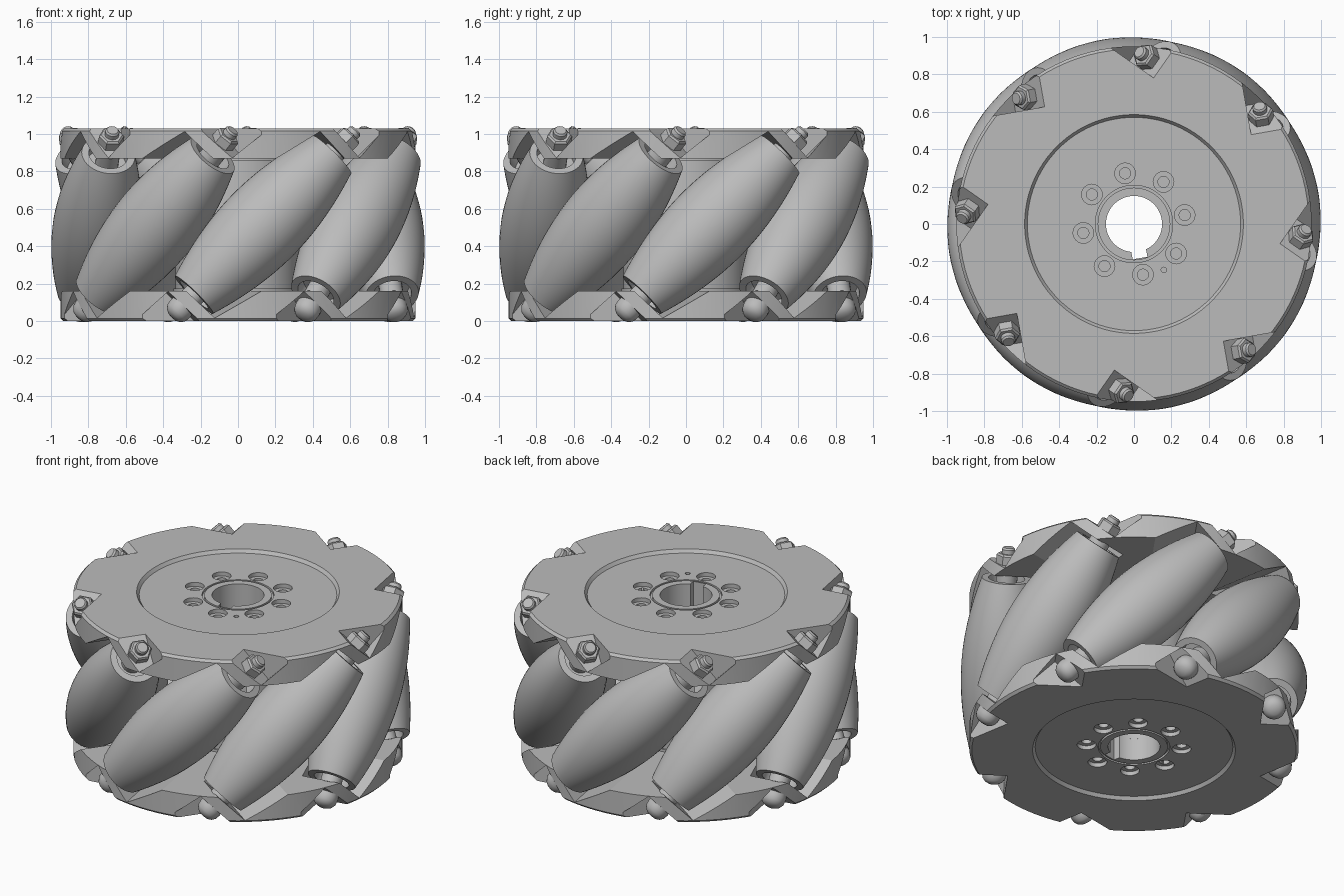
import bpy, bmesh, math
from mathutils import Matrix, Vector

cube = bpy.data.objects.get("Cube")
if cube:
    bpy.data.objects.remove(cube, do_unlink=True)

MID = 0.515            # half height of the wheel
TOP = 2 * MID
AXLE_R = 0.77          # distance from wheel axis to roller axis
COUNT = 8
PHASE = math.radians(-80)
ANGLES = [PHASE + i * math.tau / COUNT for i in range(COUNT)]

metal = bpy.data.materials.new("grey_metal")
metal.use_nodes = True
metal.diffuse_color = (0.5, 0.5, 0.5, 1)
metal.node_tree.nodes["Principled BSDF"].inputs["Base Color"].default_value = (0.5, 0.5, 0.5, 1)


def add_object(name, bm, matrix=None):
    bmesh.ops.recalc_face_normals(bm, faces=bm.faces)
    mesh = bpy.data.meshes.new(name)
    bm.to_mesh(mesh)
    bm.free()
    mesh.materials.append(metal)
    obj = bpy.data.objects.new(name, mesh)
    bpy.context.collection.objects.link(obj)
    if matrix:
        obj.matrix_world = matrix
    return obj


def lathe(name, profile, steps=32, closed=False, matrix=None):
    """Spin (radius, height) points round the z axis."""
    bm = bmesh.new()
    verts = [bm.verts.new((r, 0, z)) for r, z in profile]
    pairs = list(zip(verts, verts[1:]))
    if closed:
        pairs.append((verts[-1], verts[0]))
    edges = [bm.edges.new(p) for p in pairs]
    bmesh.ops.spin(bm, geom=verts + edges, cent=(0, 0, 0), axis=(0, 0, 1),
                   angle=math.tau, steps=steps, use_merge=False)
    bmesh.ops.remove_doubles(bm, verts=bm.verts, dist=1e-5)
    return add_object(name, bm, matrix)


def rod(name, radius, z0, z1, steps=24, matrix=None):
    return lathe(name, [(0, z0), (radius, z0), (radius, z1), (0, z1)], steps, matrix=matrix)


def block(name, low, high, matrix=None):
    """Box or frustum between two rectangles (x0, x1, half_y, z)."""
    bm = bmesh.new()
    rings = []
    for x0, x1, y, z in (low, high):
        rings.append([bm.verts.new(c) for c in ((x0, -y, z), (x1, -y, z), (x1, y, z), (x0, y, z))])
    a, b = rings
    bm.faces.new(a)
    bm.faces.new(b)
    for i in range(4):
        j = (i + 1) % 4
        bm.faces.new((a[i], a[j], b[j], b[i]))
    return add_object(name, bm, matrix)


def cut(target, cutter):
    cutter.hide_render = True
    mod = target.modifiers.new("cut", "BOOLEAN")
    mod.operation = "DIFFERENCE"
    mod.solver = "EXACT"
    mod.object = cutter
    bpy.context.view_layer.update()
    graph = bpy.context.evaluated_depsgraph_get()
    mesh = bpy.data.meshes.new_from_object(target.evaluated_get(graph))
    target.modifiers.clear()
    target.data = mesh
    bpy.data.objects.remove(cutter, do_unlink=True)


def roller_frame(angle):
    """Local x points outward, local z runs along the tilted roller axis."""
    out = Vector((math.cos(angle), math.sin(angle), 0))
    axis = (Vector((-out.y, out.x, 0)) + Vector((0, 0, 1))).normalized()
    rot = Matrix((out, axis.cross(out), axis)).transposed().to_4x4()
    return Matrix.Translation(out * AXLE_R + Vector((0, 0, MID))) @ rot


def polar(radius, angle):
    return Matrix.Translation((radius * math.cos(angle), radius * math.sin(angle), 0))


def keyway():
    return block("keyway_cutter", (0, 0.185, 0.04, -0.1), (0, 0.185, 0.04, 1.2),
                 Matrix.Rotation(PHASE, 4, "Z"))


# Top plate: disc with chamfered rim, shallow centre recess and a collar groove
FLOOR = TOP - 0.02
plate = lathe("top_plate", [
    (0.15, 0.87), (0.95, 0.87), (0.95, TOP - 0.015), (0.935, TOP), (0.585, TOP),
    (0.57, FLOOR), (0.207, FLOOR), (0.207, FLOOR - 0.015), (0.194, FLOOR - 0.015),
    (0.194, FLOOR), (0.15, FLOOR)], 96, closed=True)
cut(plate, keyway())
for angle in ANGLES:
    frame = roller_frame(angle)
    # room for the roller end, leaving a tilted lug
    cut(plate, block("roller_cutter", (-0.25, 0.4, 0.23, 0.25), (-0.16, 0.4, 0.15, 0.555), frame))
    # pocket for the nut
    cut(plate, block("pocket_cutter", (-0.07, 0.4, 0.115, 0.62), (-0.07, 0.4, 0.115, 1.0), frame))
    # counterbored screw hole
    cut(plate, rod("bore_cutter", 0.055, FLOOR - 0.025, 1.2, 24, polar(0.275, angle)))
    cut(plate, rod("hole_cutter", 0.03, 0.9, 1.2, 16, polar(0.275, angle)))

# Bottom plate: the top plate turned over
turn = Matrix.Translation((0, 0, MID)) @ Matrix.Rotation(math.pi, 4, (math.cos(PHASE), math.sin(PHASE), 0)) \
    @ Matrix.Translation((0, 0, -MID))
bottom = bpy.data.objects.new("bottom_plate", plate.data.copy())
bpy.context.collection.objects.link(bottom)
bottom.matrix_world = turn
cut(plate, rod("pin_cutter", 0.015, 0.95, 1.2, 12, polar(0.293, math.radians(-57))))

# Hub between the plates, with a thin flange at each end
hub = lathe("hub", [(0.15, 0.16), (0.345, 0.16), (0.345, 0.175), (0.335, 0.175), (0.335, TOP - 0.175),
                    (0.345, TOP - 0.175), (0.345, TOP - 0.16), (0.15, TOP - 0.16)], 64, closed=True)
cut(hub, keyway())

# Barrel profile that makes the rollers' outline a true circle, with recessed ends
HALF = 0.53
barrel = []
for i in range(25):
    s = -HALF + i * HALF / 12
    barrel.append((1 - math.sqrt(AXLE_R ** 2 + s * s / 2), s))
barrel += [(0.105, HALF), (0.105, HALF - 0.07), (0.06, HALF - 0.07),
           (0.06, 0.07 - HALF), (0.105, 0.07 - HALF), (0.105, -HALF)]

for i, angle in enumerate(ANGLES, 1):
    frame = roller_frame(angle)
    lathe(f"roller_{i}", barrel, 48, closed=True, matrix=frame)
    # axle bolt with a chamfered tip and a rounded head
    lathe(f"axle_bolt_{i}", [
        (0, -0.7), (0.03, -0.697), (0.052, -0.685), (0.066, -0.665), (0.07, -0.64), (0.07, -0.618),
        (0.048, -0.618), (0.048, 0.62), (0.038, 0.62), (0.038, 0.705), (0.03, 0.715), (0, 0.715)],
        24, matrix=frame)
    # spacers between roller and lugs
    for end, s in (("upper", 0.46), ("lower", -0.56)):
        rod(f"{end}_spacer_{i}", 0.062, s, s + 0.1, 24, frame)
    # hexagonal nut
    lathe(f"nut_{i}", [(0, 0.615), (0.068, 0.615), (0.068, 0.67), (0.058, 0.68), (0, 0.68)], 6, matrix=frame)

# Smooth the round surfaces, keep the edges sharp
bpy.ops.object.select_all(action="DESELECT")
for obj in bpy.context.collection.objects:
    if obj.type == "MESH" and metal.name in obj.data.materials:
        obj.select_set(True)
        bpy.context.view_layer.objects.active = obj
bpy.ops.object.shade_smooth_by_angle(angle=math.radians(30))
